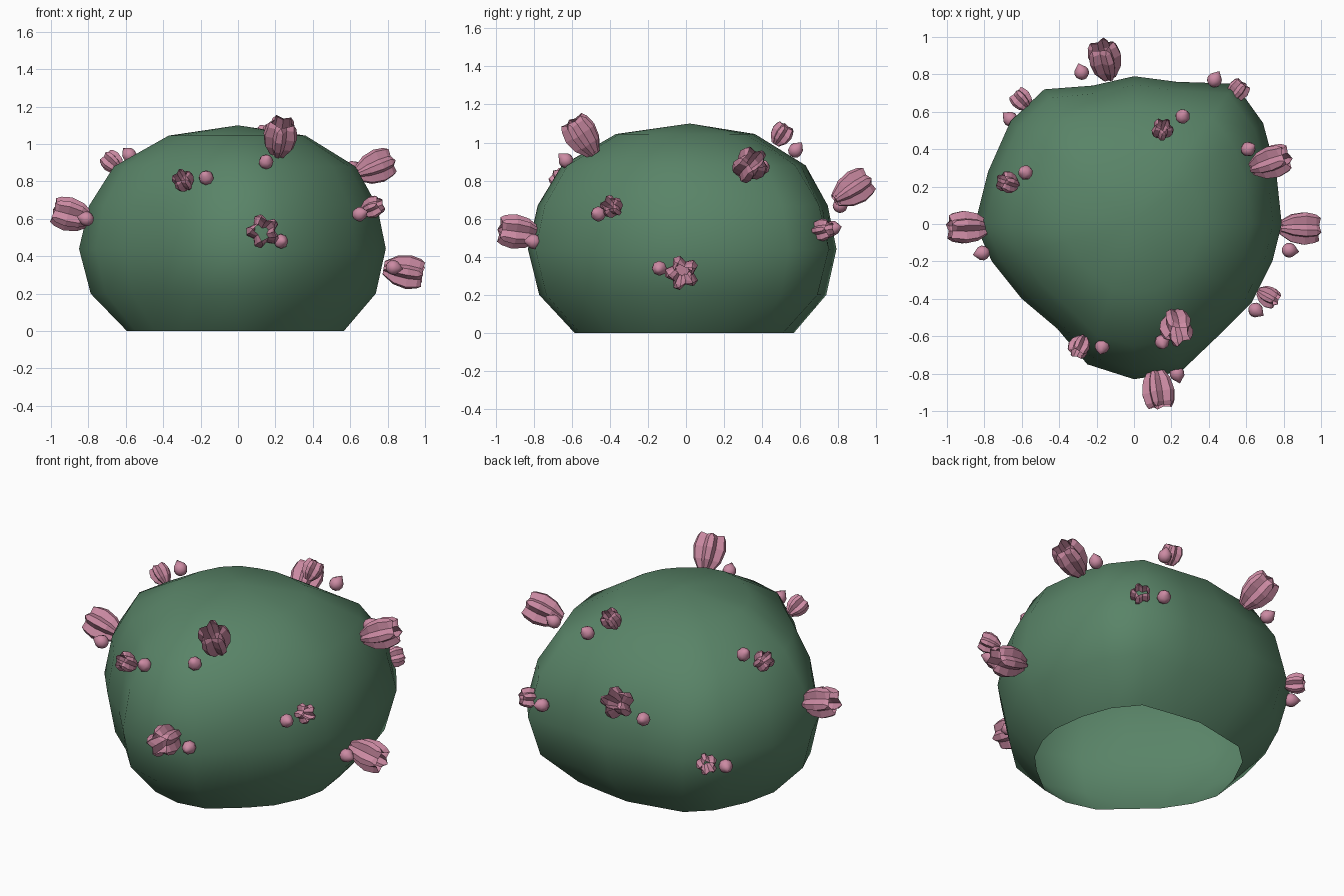
import bpy, bmesh, math
from mathutils import Vector

if "Cube" in bpy.data.objects:
    bpy.data.objects.remove(bpy.data.objects["Cube"])


def material(name, rgb):
    m = bpy.data.materials.new(name)
    m.diffuse_color = (*rgb, 1)
    m.use_nodes = True
    m.node_tree.nodes["Principled BSDF"].inputs["Base Color"].default_value = m.diffuse_color
    return m


GREEN = material("leaf_green", (0.100, 0.230, 0.137))
PINK = material("blossom_pink", (0.60, 0.255, 0.365))


def finish(name, bm, mat, smooth=None):
    me = bpy.data.meshes.new(name)
    bm.to_mesh(me)
    bm.free()
    me.materials.append(mat)
    ob = bpy.data.objects.new(name, me)
    bpy.context.collection.objects.link(ob)
    if smooth:
        bpy.context.view_layer.objects.active = ob
        ob.select_set(True)
        bpy.ops.object.shade_smooth_by_angle(angle=math.radians(smooth))
        ob.select_set(False)
    return ob


# Bush body: lumpy plan outline lofted through a dome profile, open underneath
outline = [(.79, 0), (.76, .28), (.69, .54), (.54, .75), (.23, .76), (0, .79),
           (-.22, .74), (-.48, .72), (-.66, .55), (-.78, .28), (-.85, 0),
           (-.76, -.2), (-.6, -.4), (-.41, -.56), (-.25, -.75), (0, -.83),
           (.25, -.79), (.48, -.57), (.63, -.42), (.74, -.2)]
profile = [(0, .71), (.2, .93), (.44, 1), (.67, .94), (.88, .79), (1.045, .45)]
bm = bmesh.new()
rings = []
for z, s in profile:
    ring = []
    for x, y in outline:
        r = math.hypot(x, y)
        # lumps fade towards the base and the crown
        k = s * (r + (0.81 - r) * (1 - s) * 1.2) / r
        ring.append(bm.verts.new((x * k, y * k, z)))
    rings.append(ring)
n = len(outline)
for a, b in zip(rings, rings[1:]):
    for i in range(n):
        j = (i + 1) % n
        bm.faces.new((a[i], a[j], b[j], b[i]))
top = bm.verts.new((0, 0.02, 1.10))
for i in range(n):
    bm.faces.new((rings[-1][i], rings[-1][(i + 1) % n], top))
finish("bush_body", bm, GREEN, 70)


def place(ob, centre, direction):
    ob.rotation_mode = 'QUATERNION'
    ob.rotation_quaternion = direction.to_track_quat('Z', 'Y')
    ob.location = centre


def outward(p, k=1.3):
    return Vector((p[0], p[1], (p[2] - 0.44) * k)).normalized()


# Flower: creased petals forming a ribbed barrel with a lobed, open mouth
def flower(name, centre, length, radius, petals, direction):
    bm = bmesh.new()
    rows = [(0, .4), (.3, .85), (.62, 1), (.88, .88)]
    half = 180 / petals
    for p in range(petals):
        a0 = math.tau * (p + .5) / petals

        def vert(t, r, deg):
            a = a0 + math.radians(deg)
            return bm.verts.new((r * radius * math.cos(a), r * radius * math.sin(a),
                                 (t - .5) * length))
        grid = [[vert(t, r * .66, -half), vert(t, r, -half * .3), vert(t, r, half * .3),
                 vert(t, r * .66, half)] for t, r in rows]
        tip = [vert(.96, .5, -half), vert(1, .74, 0), vert(.96, .5, half)]
        for a, b in zip(grid, grid[1:]):
            for i in range(3):
                bm.faces.new((a[i], a[i + 1], b[i + 1], b[i]))
        e = grid[-1]
        bm.faces.new((e[0], e[1], tip[1], tip[0]))
        bm.faces.new((e[1], e[2], tip[1]))
        bm.faces.new((e[2], e[3], tip[2], tip[1]))
    # closed base of the cup
    base = bmesh.ops.create_circle(bm, cap_ends=True, segments=10, radius=radius * .4)
    for v in base["verts"]:
        v.co.z = -length * .45
    place(finish(name, bm, PINK), centre, direction)


# Bud: small egg with a pointed end
def bud(name, centre):
    bm = bmesh.new()
    bmesh.ops.create_uvsphere(bm, u_segments=8, v_segments=6, radius=.04)
    for v in bm.verts:
        if v.co.z > .039:
            v.co.z = .055
    place(finish(name, bm, PINK, 50), centre, outward(centre))


# (flower centre, bud centre, optional facing)
large = [((-.155, .87, .755), (-.28, .81, .67), (-.05, .2, .13)),
         ((.225, -.54, 1.03), (.15, -.63, .905), (.03, -.13, .2)),
         ((-.885, -.02, .62), (-.81, -.155, .6)),
         ((.725, .33, .875), (.61, .4, .87), (.2, .07, .08)),
         ((.885, -.02, .32), (.83, -.14, .34)),
         ((.13, -.875, .53), (.23, -.8, .48))]
small = [((-.6, .66, .43), (-.66, .56, .39)),
         ((-.67, .22, .9), (-.58, .275, .94)),
         ((-.29, -.65, .8), (-.17, -.655, .82)),
         ((.15, .5, 1.04), (.26, .575, .96)),
         ((.55, .71, .54), (.43, .77, .55)),
         ((.715, -.385, .66), (.65, -.46, .625))]
for kind, group, length, radius, petals in (("large", large, .215, .092, 5),
                                            ("small", small, .115, .06, 5)):
    for i, (f, b, *facing) in enumerate(group):
        d = Vector(facing[0]).normalized() if facing else outward(f)
        flower(f"{kind}_flower_{i + 1}", f, length, radius, petals, d)
        bud(f"{kind}_flower_bud_{i + 1}", b)
